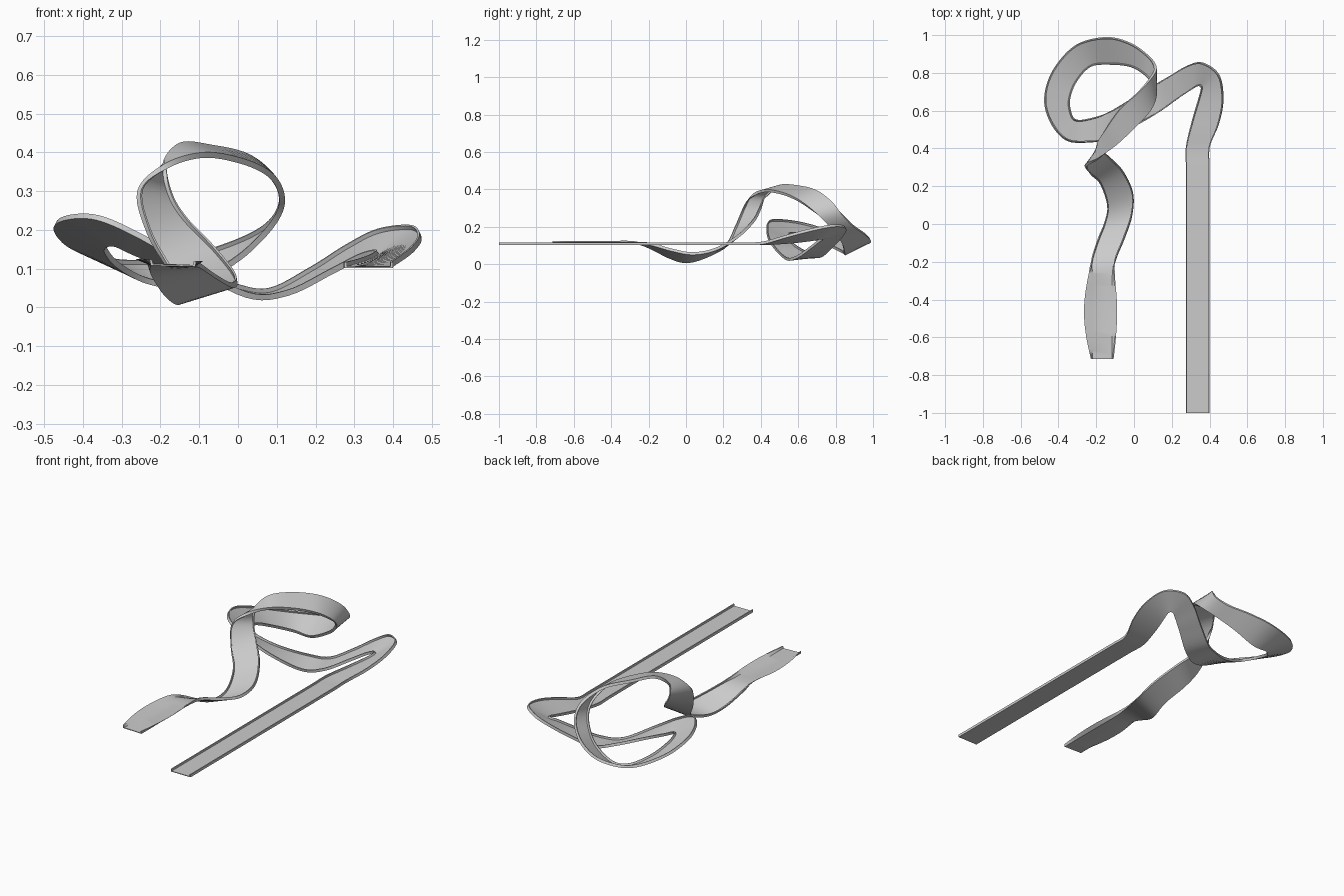
import bpy, bmesh, math
from mathutils import Vector

if "Cube" in bpy.data.objects:
    bpy.data.objects.remove(bpy.data.objects["Cube"])

# Guide points of the track floor: left and right edge, in travel order
LEFT = [(.275, .30, .102), (.275, .41, .102), (.31, .55, .11), (.344, .66, .122),
        (.36, .72, .132), (.345, .735, .132), (.31, .715, .12), (.243, .67, .085),
        (.13, .59, .03), (.02, .53, .025), (-.14, .45, .11), (-.26, .43, .18),
        (-.365, .445, .225), (-.445, .54, .225), (-.476, .667, .2), (-.43, .815, .15),
        (-.31, .947, .11), (-.15, .99, .12), (-.02, .96, .155), (.08, .89, .205),
        (.12, .83, .27), (.10, .78, .335), (.03, .70, .395), (-.07, .61, .42),
        (-.15, .50, .425), (-.195, .43, .37), (-.18, .40, .29), (-.14, .365, .225),
        (-.06, .285, .145), (-.005, .165, .075), (-.01, .04, .05), (-.05, -.08, .07),
        (-.095, -.19, .10), (-.11, -.28, .105)]
RIGHT = [(.40, .30, .102), (.402, .41, .106), (.45, .53, .14), (.474, .66, .175),
         (.452, .79, .20), (.365, .855, .19), (.285, .84, .15), (.19, .785, .09),
         (.08, .72, .035), (-.02, .66, .05), (-.15, .585, .09), (-.26, .55, .13),
         (-.315, .55, .155), (-.337, .585, .155), (-.344, .656, .14), (-.31, .75, .10),
         (-.233, .835, .06), (-.13, .85, .05), (-.01, .835, .11), (.07, .785, .18),
         (.115, .725, .245), (.118, .665, .30), (.085, .595, .35), (.01, .515, .385),
         (-.09, .42, .40), (-.19, .35, .37), (-.26, .315, .30), (-.235, .27, .19),
         (-.18, .22, .095), (-.14, .10, .03), (-.155, .0, .006), (-.19, -.09, .03),
         (-.225, -.2, .085), (-.225, -.28, .108)]
RUNOUT = (-.42, -.57, -.715)          # straight end of the track
STEPS, LIP, RIM, FLOOR = 6, .015, .006, .004


def smooth_path(points):
    """Curve running through every guide point."""
    p = [Vector(c) for c in points]
    p = [2 * p[0] - p[1]] + p + [2 * p[-1] - p[-2]]
    out = []
    for a, b, c, d in zip(p, p[1:], p[2:], p[3:]):
        for s in range(STEPS):
            t = s / STEPS
            out.append(.5 * (2 * b + (c - a) * t + (2 * a - 5 * b + 4 * c - d) * t ** 2
                             + (3 * b - a - 3 * c + d) * t ** 3))
    return out + [p[-2]]


def edge(points, start):
    x, _, z = points[-1]
    path = smooth_path(points + [(x, y, z) for y in RUNOUT])
    return [Vector(start)] + path


left = edge(LEFT, (.275, -1, .102))
right = edge(RIGHT, (.40, -1, .102))

# Track: a shallow channel swept between the two edges
bm = bmesh.new()
rings = []
n = len(left)
for i, (l, r) in enumerate(zip(left, right)):
    j, k = max(i - 1, 0), min(i + 1, n - 1)
    along = (left[k] + right[k] - left[j] - right[j]).normalized()
    across = (r - l).normalized()
    up = across.cross(along).normalized()
    # lips lean outward along the run-out
    flare = 0
    if i > n // 2 and l.y < -.2:
        flare = .04 * math.sin(math.pi * min(1, (-.2 - l.y) / .53))
    lean_l, lean_r = -across * flare * .5, across * flare
    pts = [l + up * LIP + lean_l, l, r, r + up * LIP + lean_r,
           r + up * LIP + lean_r - across * RIM, r + up * FLOOR - across * RIM,
           l + up * FLOOR + across * RIM, l + up * LIP + lean_l + across * RIM]
    rings.append([bm.verts.new(p) for p in pts])
for a, b in zip(rings, rings[1:]):
    for q in range(8):
        w = (q + 1) % 8
        bm.faces.new((a[q], a[w], b[w], b[q]))
for ring in (rings[0], rings[-1]):
    bm.faces.new(ring)
bmesh.ops.recalc_face_normals(bm, faces=bm.faces)

mesh = bpy.data.meshes.new("loop_track")
bm.to_mesh(mesh)
bm.free()
track = bpy.data.objects.new("loop_track", mesh)
bpy.context.collection.objects.link(track)

grey = bpy.data.materials.new("light_grey")
grey.diffuse_color = (.6, .6, .6, 1)
grey.use_nodes = True
grey.node_tree.nodes["Principled BSDF"].inputs["Base Color"].default_value = grey.diffuse_color
mesh.materials.append(grey)

bpy.context.view_layer.objects.active = track
track.select_set(True)
bpy.ops.object.shade_smooth_by_angle(angle=math.radians(35))
